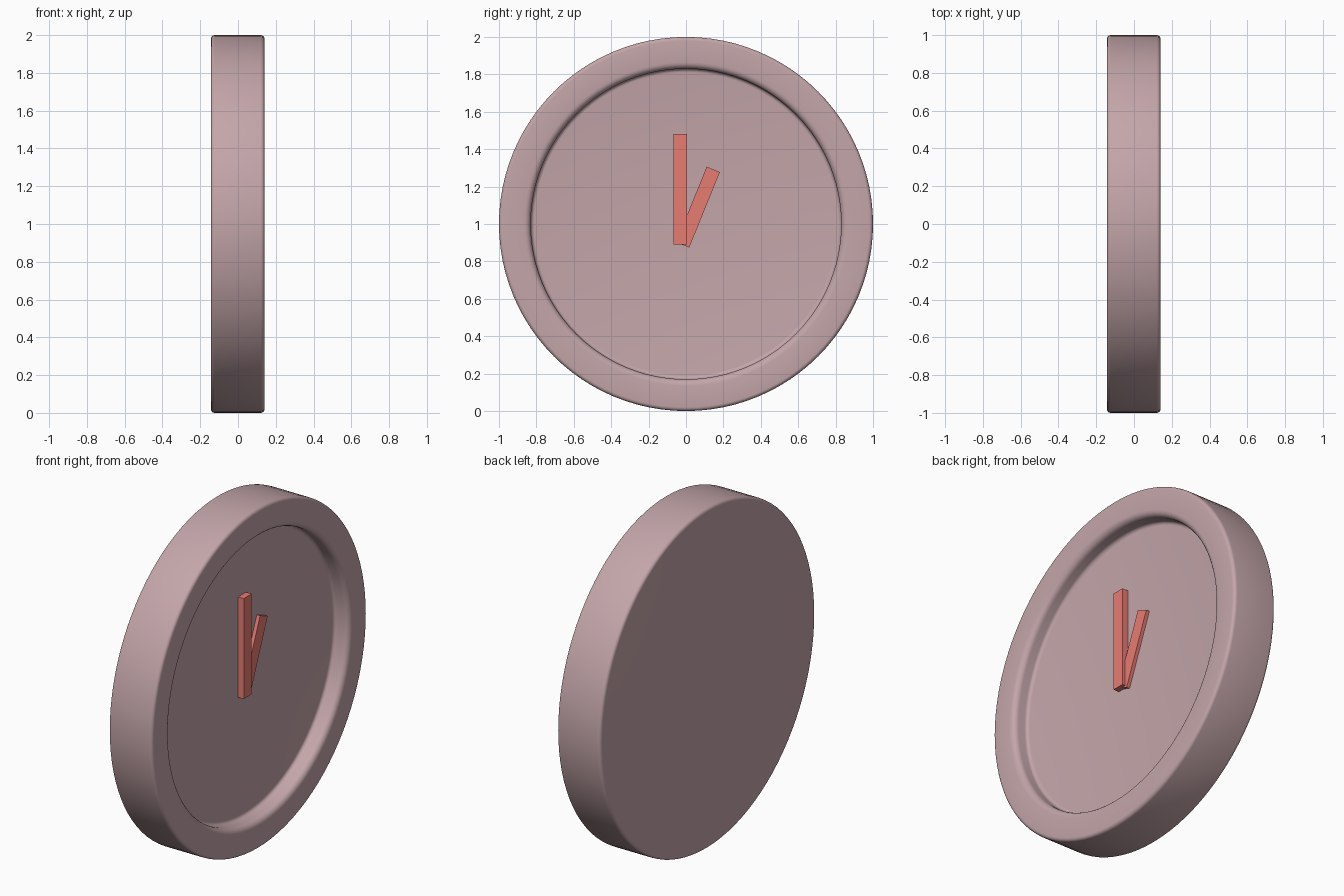
import bpy, bmesh, math
from mathutils import Matrix, Vector

if "Cube" in bpy.data.objects:
    bpy.data.objects.remove(bpy.data.objects["Cube"])


def material(name, color):
    m = bpy.data.materials.new(name)
    m.diffuse_color = (*color, 1)
    m.use_nodes = True
    m.node_tree.nodes["Principled BSDF"].inputs["Base Color"].default_value = m.diffuse_color
    return m


def finish(name, bm, mat, angle):
    bmesh.ops.recalc_face_normals(bm, faces=bm.faces)
    me = bpy.data.meshes.new(name)
    bm.to_mesh(me)
    bm.free()
    ob = bpy.data.objects.new(name, me)
    bpy.context.collection.objects.link(ob)
    me.materials.append(mat)
    bpy.ops.object.select_all(action='DESELECT')
    ob.select_set(True)
    bpy.context.view_layer.objects.active = ob
    bpy.ops.object.shade_smooth_by_angle(angle=math.radians(angle))
    return ob


def arc(x, r, rx, rr, a0, a1, n=5):
    # elliptical corner in the (x, radius) plane
    steps = [math.radians(a0 + (a1 - a0) * i / n) for i in range(n + 1)]
    return [(x + rx * math.cos(a), r + rr * math.sin(a)) for a in steps]


body_mat = material("dusty_rose", (0.55, 0.38, 0.40))
hand_mat = material("coral", (0.80, 0.20, 0.17))

# clock body: lathed profile around the x axis
profile = [(-0.143, 0)]
profile += arc(-0.123, 0.98, 0.02, 0.02, 180, 90)     # back outer edge
profile += arc(0.12, 0.98, 0.02, 0.02, 90, 0)         # front outer edge
profile += arc(0.105, 0.865, 0.035, 0.035, 0, -90)    # rounded inner rim
profile += arc(0.065, 0.81, -0.02, 0.02, 90, 0)       # fillet into the dial
profile += [(0.045, 0)]
bm = bmesh.new()
verts = [bm.verts.new((x, 0, 1 + r)) for x, r in profile]
edges = [bm.edges.new(p) for p in zip(verts, verts[1:])]
bmesh.ops.spin(bm, geom=verts + edges, cent=(0, 0, 1), axis=(1, 0, 0),
               angle=2 * math.pi, steps=96, use_duplicate=False)
bmesh.ops.remove_doubles(bm, verts=bm.verts, dist=1e-5)
finish("clock_body", bm, body_mat, 35)


# clock hands: flat bars from a foot point to a tip point in the y-z plane
def hand(name, foot, tip, width, x0, x1):
    a, b = Vector((0, *foot)), Vector((0, *tip))
    d = b - a
    mid = (a + b) / 2 + Vector(((x0 + x1) / 2, 0, 0))
    mat = (Matrix.Translation(mid)
           @ Matrix.Rotation(-math.atan2(d.y, d.z), 4, 'X')
           @ Matrix.Diagonal((x1 - x0, width, d.length, 1)))
    bm = bmesh.new()
    bmesh.ops.create_cube(bm, size=1, matrix=mat)
    finish(name, bm, hand_mat, 30)


hand("minute_hand", (-0.031, 0.89), (-0.031, 1.48), 0.074, 0.048, 0.085)
hand("hour_hand", (-0.018, 0.888), (0.146, 1.292), 0.076, 0.035, 0.066)
